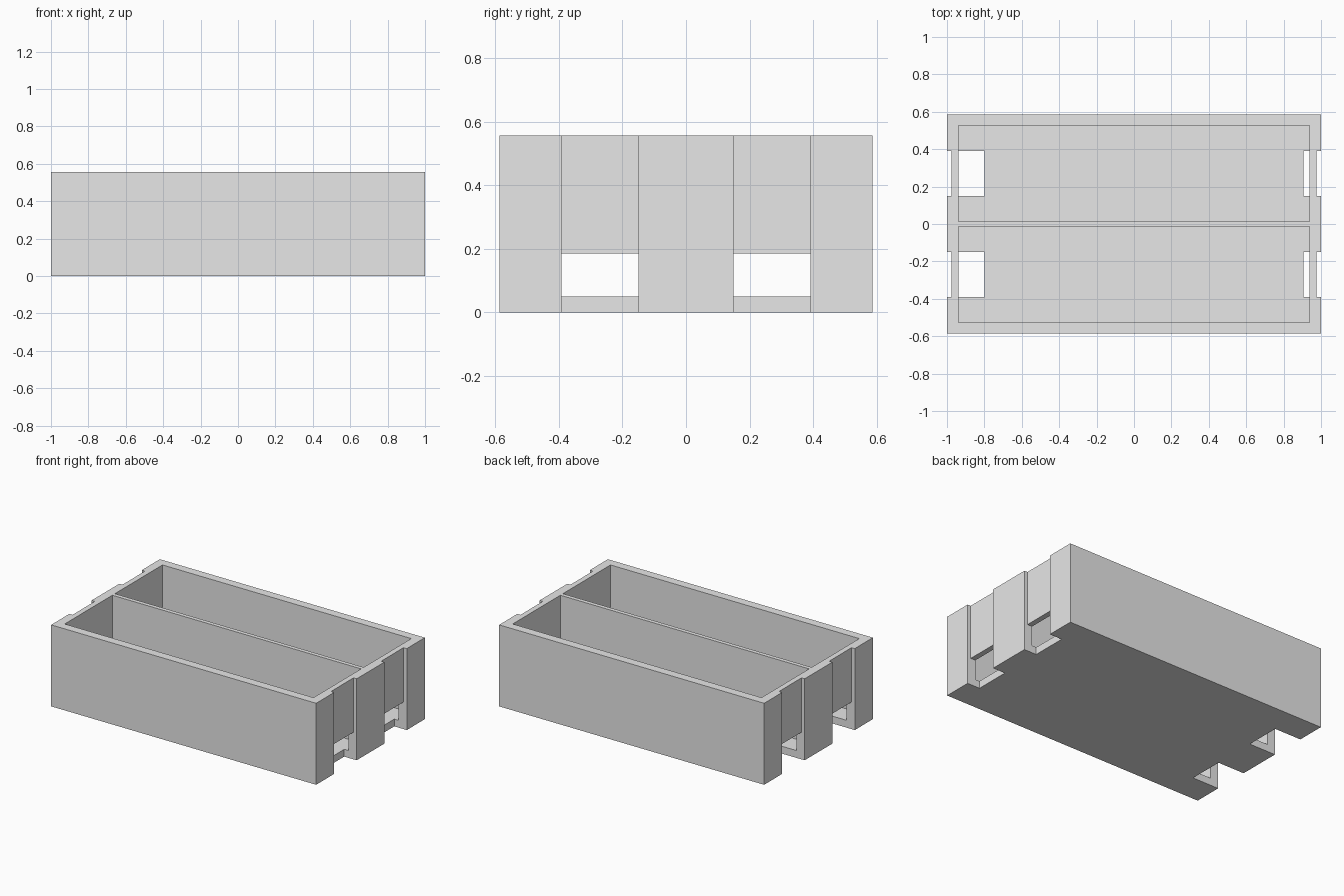
import bpy
import bmesh
from mathutils import Vector

# Remove the default cube
cube = bpy.data.objects.get("Cube")
if cube:
    bpy.data.objects.remove(cube, do_unlink=True)

HALF_X, HALF_Y, HEIGHT = 1.0, 0.586, 0.556
FLOOR = 0.05                         # thickness of the tray floor
POCKET_X = 0.939                     # inner half length
POCKET_Y = (0.014, 0.527)            # inner span of one compartment
SLOT_Y = (0.149, 0.391)              # span of one end slot
SLOT_TOP = 0.185                     # top of the opening through the end wall
GROOVE_X = 0.976                     # face of the recessed end wall
SLOT_DEPTH = {1: 0.906, -1: 0.80}    # how far the slots cut into the floor, per end
OVER = 0.1                           # cutters overshoot the block

grey = bpy.data.materials.new("plain_grey")
grey.use_nodes = True
grey.diffuse_color = (0.8, 0.8, 0.8, 1)
grey.node_tree.nodes["Principled BSDF"].inputs["Base Color"].default_value = (0.8, 0.8, 0.8, 1)


def prism(name, outline, y0, y1):
    """Extrude an x-z outline from y0 to y1."""
    bm = bmesh.new()
    face = bm.faces.new([bm.verts.new((x, y0, z)) for x, z in outline])
    extruded = bmesh.ops.extrude_face_region(bm, geom=[face])["geom"]
    moved = [v for v in extruded if isinstance(v, bmesh.types.BMVert)]
    bmesh.ops.translate(bm, verts=moved, vec=Vector((0, y1 - y0, 0)))
    bmesh.ops.recalc_face_normals(bm, faces=bm.faces)
    mesh = bpy.data.meshes.new(name)
    bm.to_mesh(mesh)
    bm.free()
    mesh.materials.append(grey)
    obj = bpy.data.objects.new(name, mesh)
    bpy.context.collection.objects.link(obj)
    return obj


def rectangle(half_x, z0, z1):
    return [(-half_x, z0), (half_x, z0), (half_x, z1), (-half_x, z1)]


def cut(target, cutter):
    """Subtract the cutter from the target and discard it."""
    cutter.hide_render = True
    mod = target.modifiers.new("cut", 'BOOLEAN')
    mod.operation = 'DIFFERENCE'
    mod.solver = 'EXACT'
    mod.object = cutter
    bpy.context.view_layer.objects.active = target
    bpy.ops.object.modifier_apply(modifier=mod.name)
    bpy.data.objects.remove(cutter, do_unlink=True)


# Solid block of the tray
tray = prism("divided_tray", rectangle(HALF_X, 0, HEIGHT), -HALF_Y, HALF_Y)

for side in (1, -1):
    # Long compartment on each side of the thin divider
    pocket = rectangle(POCKET_X, FLOOR, HEIGHT + OVER)
    cut(tray, prism("pocket_cutter", pocket, side * POCKET_Y[0], side * POCKET_Y[1]))

    # Stepped slot in both ends: shallow groove above, opening through wall and floor below
    for end, depth in SLOT_DEPTH.items():
        outline = [(depth, -OVER), (depth, SLOT_TOP), (GROOVE_X, SLOT_TOP),
                   (GROOVE_X, HEIGHT + OVER), (HALF_X + OVER, HEIGHT + OVER),
                   (HALF_X + OVER, -OVER)]
        outline = [(end * x, z) for x, z in outline]
        cut(tray, prism("slot_cutter", outline, side * SLOT_Y[0], side * SLOT_Y[1]))
